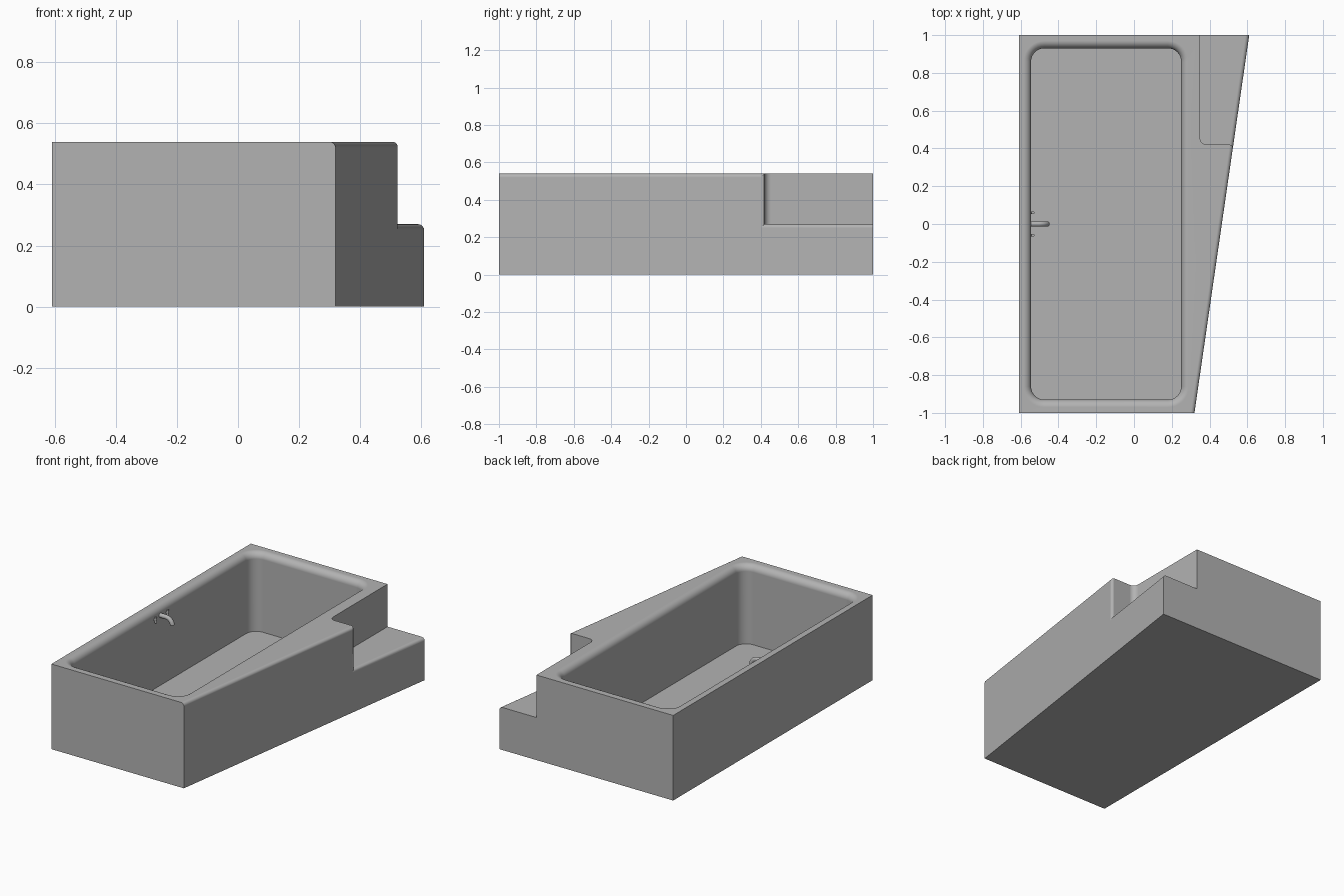
import bpy, bmesh, math
from mathutils import Vector

if "Cube" in bpy.data.objects:
    bpy.data.objects.remove(bpy.data.objects["Cube"])

H, STEP_Z, STEP_X, STEP_Y = 0.54, 0.27, 0.35, 0.42
mat = bpy.data.materials.new("grey")
mat.diffuse_color = (0.45, 0.45, 0.45, 1)
mat.use_nodes = True
mat.node_tree.nodes["Principled BSDF"].inputs["Base Color"].default_value = mat.diffuse_color


def slant(y):
    """x of the angled side wall at a given y"""
    return 0.465 + 0.145 * y


def arc(cx, cy, r, a0, a1, n=8):
    return [(cx + r * math.cos(math.radians(a0 + (a1 - a0) * i / n)),
             cy + r * math.sin(math.radians(a0 + (a1 - a0) * i / n))) for i in range(n + 1)]


def loft(name, rings):
    """closed solid through stacked rings of equal length"""
    bm = bmesh.new()
    vs = [[bm.verts.new(p) for p in ring] for ring in rings]
    n = len(rings[0])
    for a, b in zip(vs, vs[1:]):
        for i in range(n):
            j = (i + 1) % n
            bm.faces.new((a[i], a[j], b[j], b[i]))
    bm.faces.new(vs[0][::-1])
    bm.faces.new(vs[-1])
    bmesh.ops.recalc_face_normals(bm, faces=bm.faces)
    me = bpy.data.meshes.new(name)
    bm.to_mesh(me)
    bm.free()
    me.materials.append(mat)
    ob = bpy.data.objects.new(name, me)
    bpy.context.collection.objects.link(ob)
    return ob


def prism(name, outline, z0, z1):
    return loft(name, [[(x, y, z) for x, y in outline] for z in (z0, z1)])


def select_only(ob):
    bpy.ops.object.select_all(action='DESELECT')
    ob.select_set(True)
    bpy.context.view_layer.objects.active = ob


def cut(ob, cutter):
    m = ob.modifiers.new("cut", 'BOOLEAN')
    m.operation, m.solver, m.object = 'DIFFERENCE', 'EXACT', cutter
    select_only(ob)
    bpy.ops.object.modifier_apply(modifier=m.name)
    bpy.data.objects.remove(cutter)


def smooth(ob):
    select_only(ob)
    bpy.ops.object.shade_smooth_by_angle(angle=math.radians(35))


# Tub body with one angled side
body = prism("tub_body", [(-0.61, -1), (slant(-1), -1), (slant(1), 1), (-0.61, 1)], 0, H)

# Step notch in the wide corner, with a filleted inner corner
notch = arc(STEP_X + 0.035, STEP_Y + 0.035, 0.035, 180, 270) + [(0.9, STEP_Y), (0.9, 1.2), (STEP_X, 1.2)]
cut(body, prism("step_cutter", notch, STEP_Z, 0.8))

# Soft rounding along the upper edges of the angled side
bm = bmesh.new()
bm.from_mesh(body.data)
edges = [e for e in bm.edges if all(abs(v.co.x - slant(v.co.y)) < 1e-3 and v.co.z > 0.2 for v in e.verts)]
bmesh.ops.bevel(bm, geom=edges, offset=0.02, segments=5, profile=0.5, affect='EDGES', clamp_overlap=True)
bm.to_mesh(body.data)
bm.free()


# Basin with a rolled lip
def basin_ring(grow, z):
    r = 0.07 + grow
    pts = []
    for cx, cy, a in ((0.18, 0.86, 0), (-0.475, 0.86, 90), (-0.475, -0.86, 180), (0.18, -0.86, 270)):
        pts += arc(cx, cy, r, a, a + 90)
    return [(x, y, z) for x, y in pts]


LIP = 0.04
rings = [basin_ring(0, 0.04)]
for i in range(9):
    t = math.pi / 2 * i / 8
    rings.append(basin_ring(LIP * (1 - math.cos(t)), H - LIP + LIP * math.sin(t)))
rings.append(basin_ring(LIP, 0.7))
cut(body, loft("basin_cutter", rings))
smooth(body)
w = body.modifiers.new("flat_normals", 'WEIGHTED_NORMAL')
w.keep_sharp = True


# Tap parts: tubes swept along short paths in the xz plane
def tube(name, path, r, y, sides=14):
    rings = []
    for i, (x, z) in enumerate(path):
        a, b = path[max(i - 1, 0)], path[min(i + 1, len(path) - 1)]
        d = Vector((b[0] - a[0], 0, b[1] - a[1])).normalized()
        n = Vector((-d.z, 0, d.x))
        c = Vector((x, y, z))
        rings.append([c + r * (n * math.cos(k * math.tau / sides) + Vector((0, 1, 0)) * math.sin(k * math.tau / sides))
                      for k in range(sides)])
    ob = loft(name, rings)
    smooth(ob)
    return ob


# Spout: straight out of the wall, then bending down
tube("spout", [(-0.56, 0.485)] + arc(-0.505, 0.44, 0.045, 90, 8, 10), 0.014, 0)

# Two handles, each a stem with a small cross bar
for side, y in (("front", -0.06), ("back", 0.06)):
    tube(side + "_handle_stem", [(-0.56, 0.48), (-0.53, 0.48)], 0.007, y)
    tube(side + "_handle_bar", [(-0.535, 0.463), (-0.535, 0.497)], 0.008, y)
